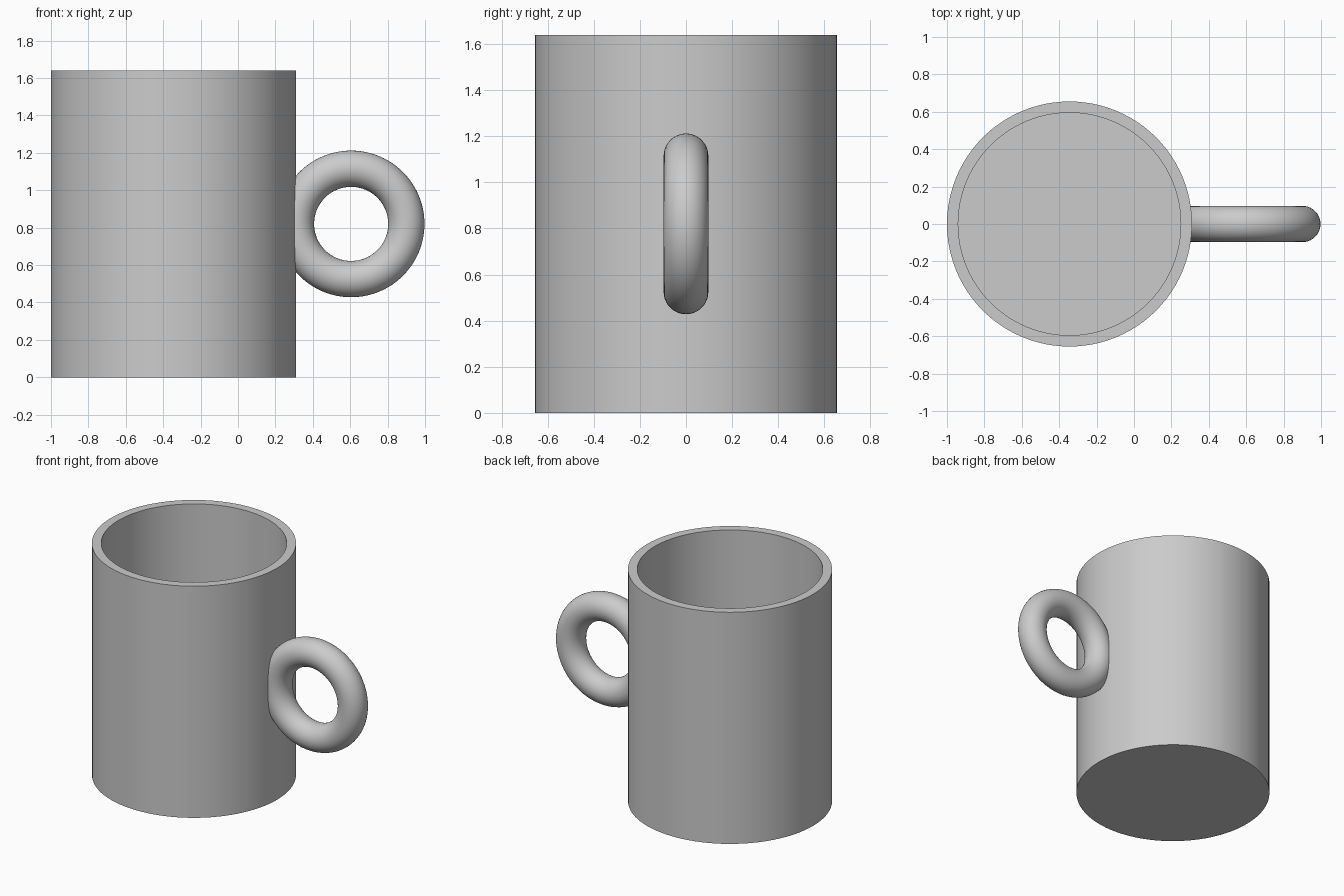
import bpy
import bmesh
import math

WALL = 0.06
RADIUS = 0.655
HEIGHT = 1.64
CUP_X = -0.345

cube = bpy.data.objects.get("Cube")
if cube:
    bpy.data.objects.remove(cube, do_unlink=True)

grey = bpy.data.materials.new("plain grey")
grey.use_nodes = True
grey.diffuse_color = (0.6, 0.6, 0.6, 1)
grey.node_tree.nodes["Principled BSDF"].inputs["Base Color"].default_value = (0.6, 0.6, 0.6, 1)


def finish(obj, name):
    obj.name = name
    obj.data.materials.append(grey)
    bpy.ops.object.select_all(action="DESELECT")
    obj.select_set(True)
    bpy.context.view_layer.objects.active = obj
    bpy.ops.object.shade_smooth_by_angle(angle=math.radians(30))


# Cup: a cylinder whose top is inset to a rim and pushed down to the floor
bpy.ops.mesh.primitive_cylinder_add(vertices=96, radius=RADIUS, depth=HEIGHT,
                                    location=(CUP_X, 0, HEIGHT / 2))
cup = bpy.context.object
bm = bmesh.new()
bm.from_mesh(cup.data)
top = max(bm.faces, key=lambda f: f.calc_center_median().z)
bmesh.ops.inset_region(bm, faces=[top], thickness=WALL)
well = bmesh.ops.extrude_discrete_faces(bm, faces=[top])["faces"][0]
bmesh.ops.translate(bm, verts=well.verts, vec=(0, 0, WALL - HEIGHT))
bm.to_mesh(cup.data)
bm.free()
finish(cup, "cup_body")

# Handle: an upright ring, trimmed so that it ends inside the cup wall
bpy.ops.mesh.primitive_torus_add(major_radius=0.295, minor_radius=0.097,
                                 major_segments=96, minor_segments=40,
                                 location=(0.605, 0, HEIGHT / 2),
                                 rotation=(math.pi / 2, 0, 0))
handle = bpy.context.object
bpy.ops.mesh.primitive_cylinder_add(vertices=96, radius=RADIUS - WALL / 2, depth=HEIGHT,
                                    location=(CUP_X, 0, HEIGHT / 2))
cutter = bpy.context.object
cutter.name = "handle_cutter"
trim = handle.modifiers.new("trim", "BOOLEAN")
trim.operation = "DIFFERENCE"
trim.solver = "EXACT"
trim.object = cutter
bpy.context.view_layer.objects.active = handle
bpy.ops.object.modifier_apply(modifier=trim.name)
bpy.data.objects.remove(cutter, do_unlink=True)
finish(handle, "handle")
